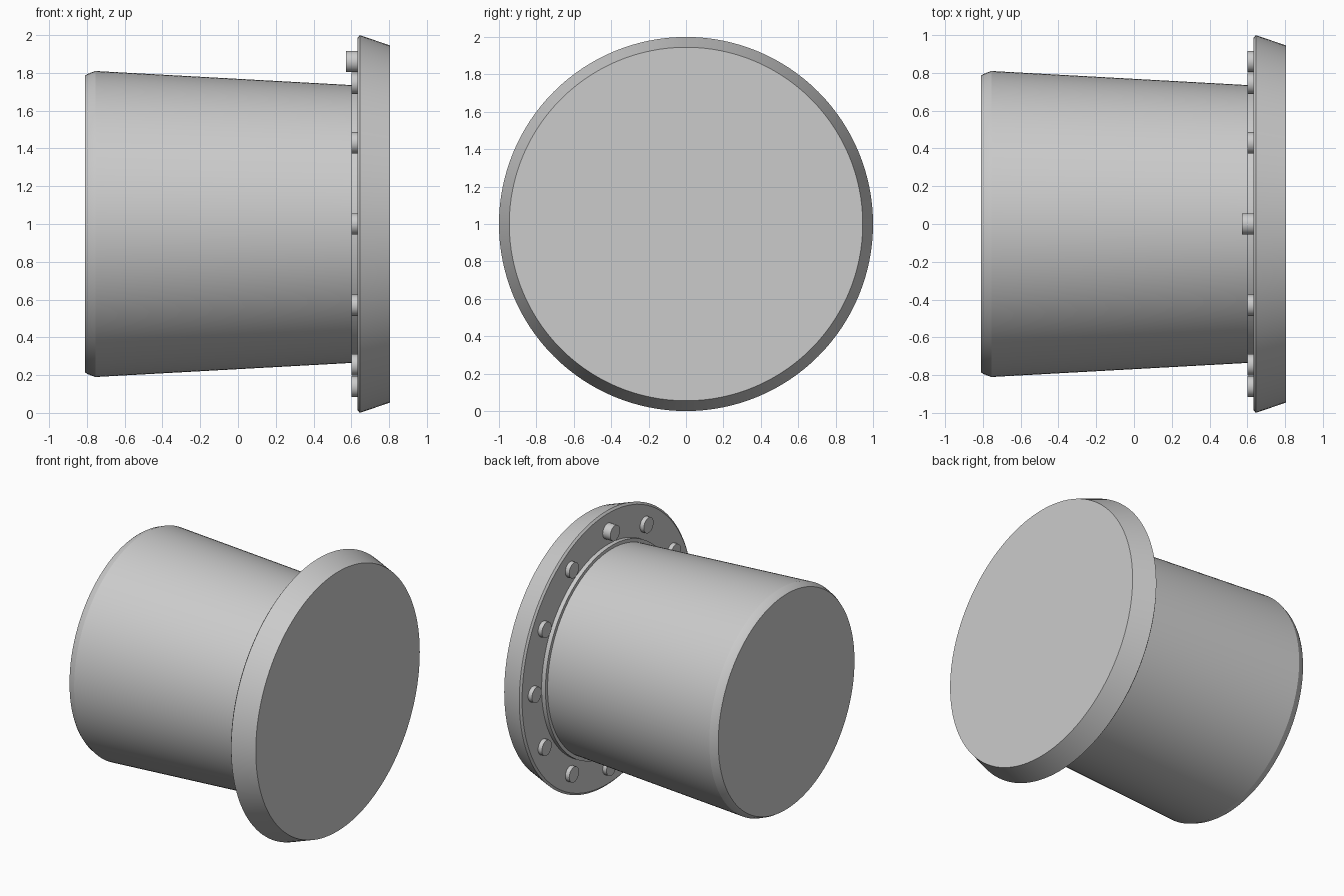
import bpy
import bmesh
from math import sin, cos, pi, radians
from mathutils import Matrix

if "Cube" in bpy.data.objects:
    bpy.data.objects.remove(bpy.data.objects["Cube"], do_unlink=True)

grey = bpy.data.materials.new("plain grey")
grey.use_nodes = True
colour = (0.6, 0.6, 0.6, 1)
grey.diffuse_color = colour
grey.node_tree.nodes["Principled BSDF"].inputs["Base Color"].default_value = colour


def finish(bm, name):
    """Turn a bmesh into a smooth object with sharp edges kept."""
    bmesh.ops.recalc_face_normals(bm, faces=bm.faces)
    mesh = bpy.data.meshes.new(name)
    bm.to_mesh(mesh)
    bm.free()
    mesh.materials.append(grey)
    ob = bpy.data.objects.new(name, mesh)
    bpy.context.collection.objects.link(ob)
    bpy.ops.object.select_all(action="DESELECT")
    ob.select_set(True)
    bpy.context.view_layer.objects.active = ob
    bpy.ops.object.shade_smooth_by_angle(angle=radians(20))
    return ob


def turned(name, profile, y=0, z=1, sides=128):
    """Closed solid turned about the x axis from (x, radius) points."""
    bm = bmesh.new()
    rings = [[bm.verts.new((x, y + r * sin(2 * pi * i / sides), z + r * cos(2 * pi * i / sides)))
              for i in range(sides)] for x, r in profile]
    for a, b in zip(rings, rings[1:]):
        for i in range(sides):
            j = (i + 1) % sides
            bm.faces.new((a[i], a[j], b[j], b[i]))
    bm.faces.new(rings[0])
    bm.faces.new(rings[-1])
    return finish(bm, name)


# Tapered plug body with a chamfered end, and the collar at its root
turned("body", [(-0.81, 0.785), (-0.795, 0.795), (-0.755, 0.81), (0.61, 0.735)])
turned("collar", [(0.602, 0.76), (0.64, 0.76)])

# Wide flange with a sloping rim
turned("flange", [(0.633, 0.985), (0.645, 1.0), (0.805, 0.945)])

# Ring of pins, the top one standing taller
for k in range(12):
    a = 2 * pi * k / 12
    tip = 0.572 if k == 0 else 0.602
    turned(f"pin_{k + 1}", [(tip, 0.056), (0.64, 0.056)],
           0.86 * sin(a), 1 + 0.86 * cos(a), 32)
